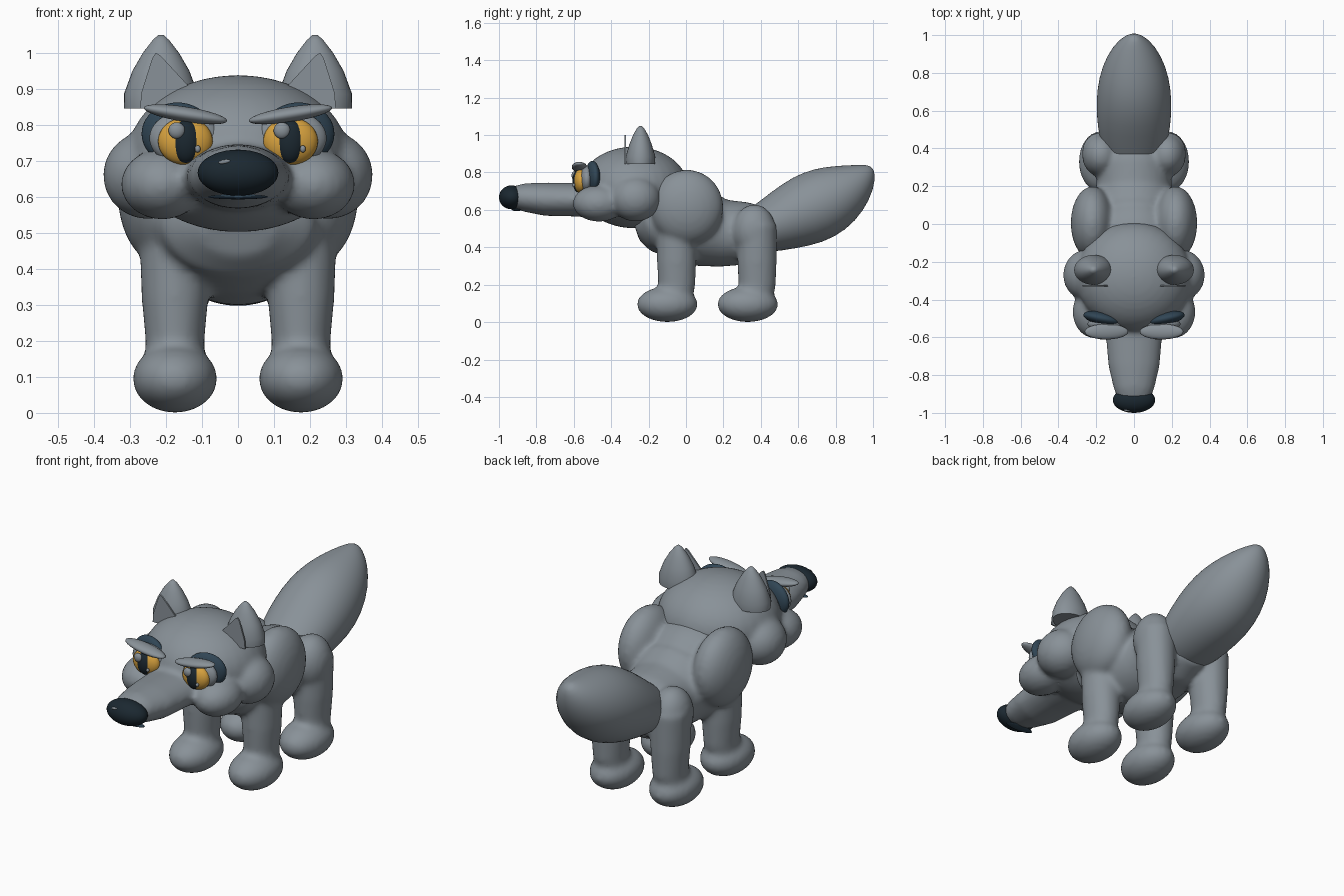
import bpy, bmesh, math
from mathutils import Matrix, Vector

cube = bpy.data.objects.get("Cube")
if cube:
    bpy.data.objects.remove(cube, do_unlink=True)


def material(name, r, g, b):
    m = bpy.data.materials.new(name)
    m.use_nodes = True
    m.diffuse_color = (r, g, b, 1)
    bsdf = next(n for n in m.node_tree.nodes if n.type == 'BSDF_PRINCIPLED')
    bsdf.inputs["Base Color"].default_value = (r, g, b, 1)
    return m


GREY = material("grey fur", .25, .285, .315)
NAVY = material("navy patch", .03, .06, .09)
BLACK = material("blue black", .011, .021, .03)
AMBER = material("amber", .70, .37, .05)


def ellipsoid(bm, centre, radii, roll=0, yaw=0):
    """Add a ball scaled to radii; roll turns about y, yaw about z (degrees)."""
    mat = (Matrix.Translation(centre) @ Matrix.Rotation(math.radians(yaw), 4, 'Z')
           @ Matrix.Rotation(math.radians(roll), 4, 'Y') @ Matrix.Diagonal((*radii, 1)))
    bmesh.ops.create_uvsphere(bm, u_segments=32, v_segments=20, radius=1, matrix=mat)


def loft(bm, stations, x=0, sides=32):
    """Skin ellipses along a path; a station is y, z, half width, half depth."""
    rings = []
    for i, (y, z, rx, rd) in enumerate(stations):
        a, b = stations[max(i - 1, 0)], stations[min(i + 1, len(stations) - 1)]
        t = Vector((0, b[0] - a[0], b[1] - a[1])).normalized()
        across = Vector((0, -t.z, t.y))
        ring = []
        for k in range(sides):
            ang = math.tau * k / sides
            p = Vector((x + rx * math.cos(ang), y, z)) + across * rd * math.sin(ang)
            ring.append(bm.verts.new(p))
        rings.append(ring)
    for lo, hi in zip(rings, rings[1:]):
        for k in range(sides):
            n = (k + 1) % sides
            bm.faces.new((lo[k], lo[n], hi[n], hi[k]))
    bm.faces.new(rings[0][::-1])
    bm.faces.new(rings[-1])


def finish(bm, name, mat, blend=0, subdivide=False):
    bmesh.ops.recalc_face_normals(bm, faces=bm.faces)
    mesh = bpy.data.meshes.new(name)
    bm.to_mesh(mesh)
    bm.free()
    mesh.materials.append(mat)
    obj = bpy.data.objects.new(name, mesh)
    bpy.context.collection.objects.link(obj)
    bpy.ops.object.select_all(action='DESELECT')
    obj.select_set(True)
    bpy.context.view_layer.objects.active = obj
    bpy.ops.object.shade_smooth_by_angle(angle=math.radians(50))
    if subdivide:
        obj.modifiers.new("Subdivision", 'SUBSURF').levels = 1
    if blend:
        # Fuse the overlapping volumes and soften the creases
        fuse = obj.modifiers.new("Fuse", 'REMESH')
        fuse.mode = 'VOXEL'
        fuse.voxel_size = .014
        fuse.use_smooth_shade = True
        soft = obj.modifiers.new("Soften", 'SMOOTH')
        soft.factor = .5
        soft.iterations = blend
    return obj


def ball(name, mat, centre, radii, roll=0, yaw=0):
    bm = bmesh.new()
    ellipsoid(bm, centre, radii, roll, yaw)
    return finish(bm, name, mat)


# Body with shoulders, thighs, legs and feet
bm = bmesh.new()
loft(bm, [(-.27, .50, .10, .07), (-.21, .52, .21, .14), (-.05, .53, .26, .20),
          (.10, .50, .23, .205), (.20, .475, .20, .18), (.35, .475, .19, .165),
          (.45, .49, .13, .12)])
ellipsoid(bm, (0, -.08, .62), (.22, .22, .16))
for s in (-1, 1):
    ellipsoid(bm, (s * .22, .005, .615), (.115, .195, .2))
    ellipsoid(bm, (s * .175, .365, .49), (.1, .115, .14))
    for leg_y in (-.05, .38):
        loft(bm, [(leg_y - .02, .08, .085, .09), (leg_y, .2, .082, .1),
                  (leg_y, .32, .093, .105), (leg_y, .52, .1, .105)], s * .175)
        ellipsoid(bm, (s * .175, leg_y - .05, .095), (.118, .163, .095))
finish(bm, "body", GREY, blend=8)

# Head with cheeks and snout
bm = bmesh.new()
ellipsoid(bm, (0, -.28, .72), (.305, .292, .218))
loft(bm, [(-.45, .655, .16, .1), (-.6, .655, .148, .09), (-.75, .657, .136, .089),
          (-.87, .667, .108, .075), (-.93, .67, .085, .055)])
for s in (-1, 1):
    ellipsoid(bm, (s * .25, -.27, .66), (.125, .135, .122))
    ellipsoid(bm, (s * .21, -.465, .635), (.115, .14, .098))
finish(bm, "head", GREY, blend=5)

# Tail
bm = bmesh.new()
loft(bm, [(.30, .47, .13, .1), (.40, .495, .17, .13), (.52, .545, .195, .165),
          (.65, .60, .202, .195), (.77, .655, .187, .187), (.87, .715, .15, .145),
          (.945, .775, .095, .088), (.978, .815, .045, .042), (.988, .83, .015, .015)])
finish(bm, "tail", GREY, subdivide=True)

# Nose and mouth
ball("nose", BLACK, (0, -.932, .667), (.112, .068, .064))
ball("nose_glint", GREY, (-.037, -.985, .697), (.017, .008, .006), roll=-8)
ball("mouth", NAVY, (0, -.905, .6), (.083, .025, .007))

for s, side in ((-1, "right"), (1, "left")):
    # Eye layers, brow and glints
    ball(side + "_eye_patch", NAVY, (s * .168, -.5, .775), (.102, .036, .087), yaw=s * 12)
    ball(side + "_eyeball", GREY, (s * .148, -.53, .763), (.098, .04, .075))
    ball(side + "_iris", AMBER, (s * .146, -.56, .754), (.076, .04, .066))
    ball(side + "_pupil", BLACK, (s * .145, -.575, .754), (.041, .031, .06))
    ball(side + "_large_glint", GREY, (s * .146 - .024, -.597, .784), (.023, .015, .023))
    ball(side + "_small_glint", GREY, (s * .146 + .034, -.6, .733), (.008, .008, .01))
    ball(side + "_brow", GREY, (s * .146, -.57, .829), (.117, .041, .021), roll=-9 * s)

    # Ear shell with a flat base
    bm = bmesh.new()
    loft(bm, [(-.243, .845, .102, .077), (-.243, .885, .103, .079), (-.243, .95, .079, .06),
              (-.243, 1.0, .05, .04), (-.243, 1.035, .023, .02), (-.243, 1.049, .008, .007)],
         s * .214)
    finish(bm, side + "_ear", GREY)

    # Inner ear plate
    bm = bmesh.new()
    outline = [(.272, .845), (.268, .89), (.238, .985), (.228, 1.0), (.215, .992), (.13, .9), (.13, .845)]
    face = bm.faces.new([bm.verts.new((s * x, -.33, z)) for x, z in outline])
    out = bmesh.ops.extrude_face_region(bm, geom=[face])
    new = [v for v in out["geom"] if isinstance(v, bmesh.types.BMVert)]
    bmesh.ops.translate(bm, verts=new, vec=(0, .008, 0))
    finish(bm, side + "_inner_ear", GREY)
